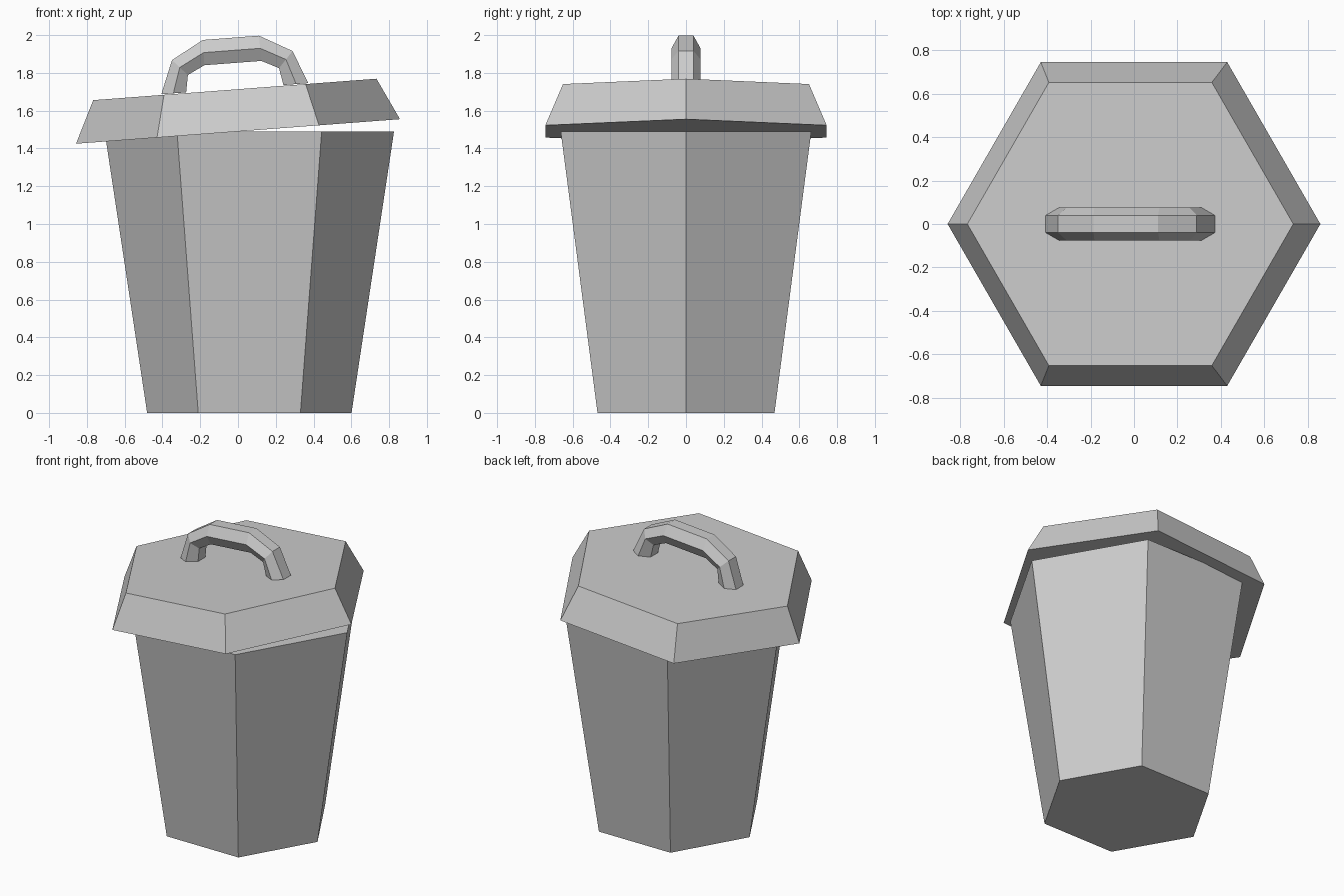
import bpy, bmesh, math
from mathutils import Matrix

if "Cube" in bpy.data.objects:
    bpy.data.objects.remove(bpy.data.objects["Cube"])


def loft(name, rings, matrix):
    """Closed solid skinned through a list of equal-sized point rings."""
    bm = bmesh.new()
    loops = [[bm.verts.new(p) for p in ring] for ring in rings]
    n = len(loops[0])
    for a, b in zip(loops, loops[1:]):
        for i in range(n):
            j = (i + 1) % n
            bm.faces.new((a[i], a[j], b[j], b[i]))
    bm.faces.new(loops[0][::-1])
    bm.faces.new(loops[-1])
    bmesh.ops.recalc_face_normals(bm, faces=bm.faces[:])
    mesh = bpy.data.meshes.new(name)
    bm.to_mesh(mesh)
    bm.free()
    obj = bpy.data.objects.new(name, mesh)
    obj.matrix_world = matrix
    bpy.context.collection.objects.link(obj)
    return obj


def hexagon(radius, z):
    return [(radius * math.cos(math.radians(60 * i)),
             radius * math.sin(math.radians(60 * i)), z) for i in range(6)]


# Tapered bin body, slightly off centre under the lid
loft("bin_body", [hexagon(0.541, 0), hexagon(0.766, 1.49)],
     Matrix.Translation((0.06, 0, 0)))

# Tilted lid with sloping sides
LID_HEIGHT = 0.223
tilt = Matrix.Translation((0, 0, 1.49)) @ Matrix.Rotation(math.radians(-4.33), 4, 'Y')
loft("lid", [hexagon(0.86, 0), hexagon(0.752, LID_HEIGHT)], tilt)

# Arched handle: outer, middle and inner (x, z) of each half-arch station
half = [((0.390, 0.004), (0.326, 0.004), (0.258, 0.004)),
        ((0.320, 0.180), (0.282, 0.138), (0.242, 0.095)),
        ((0.149, 0.274), (0.150, 0.207), (0.151, 0.140))]


def section(station, side):
    (ox, oz), (mx, mz), (ix, iz) = station
    return [(side * ox, -0.04, oz), (side * mx, -0.077, mz), (side * ix, -0.04, iz),
            (side * ix, 0.04, iz), (side * mx, 0.077, mz), (side * ox, 0.04, oz)]


rings = [section(s, -1) for s in half] + [section(s, 1) for s in reversed(half)]
loft("lid_handle", rings, tilt @ Matrix.Translation((0, 0, LID_HEIGHT)))
